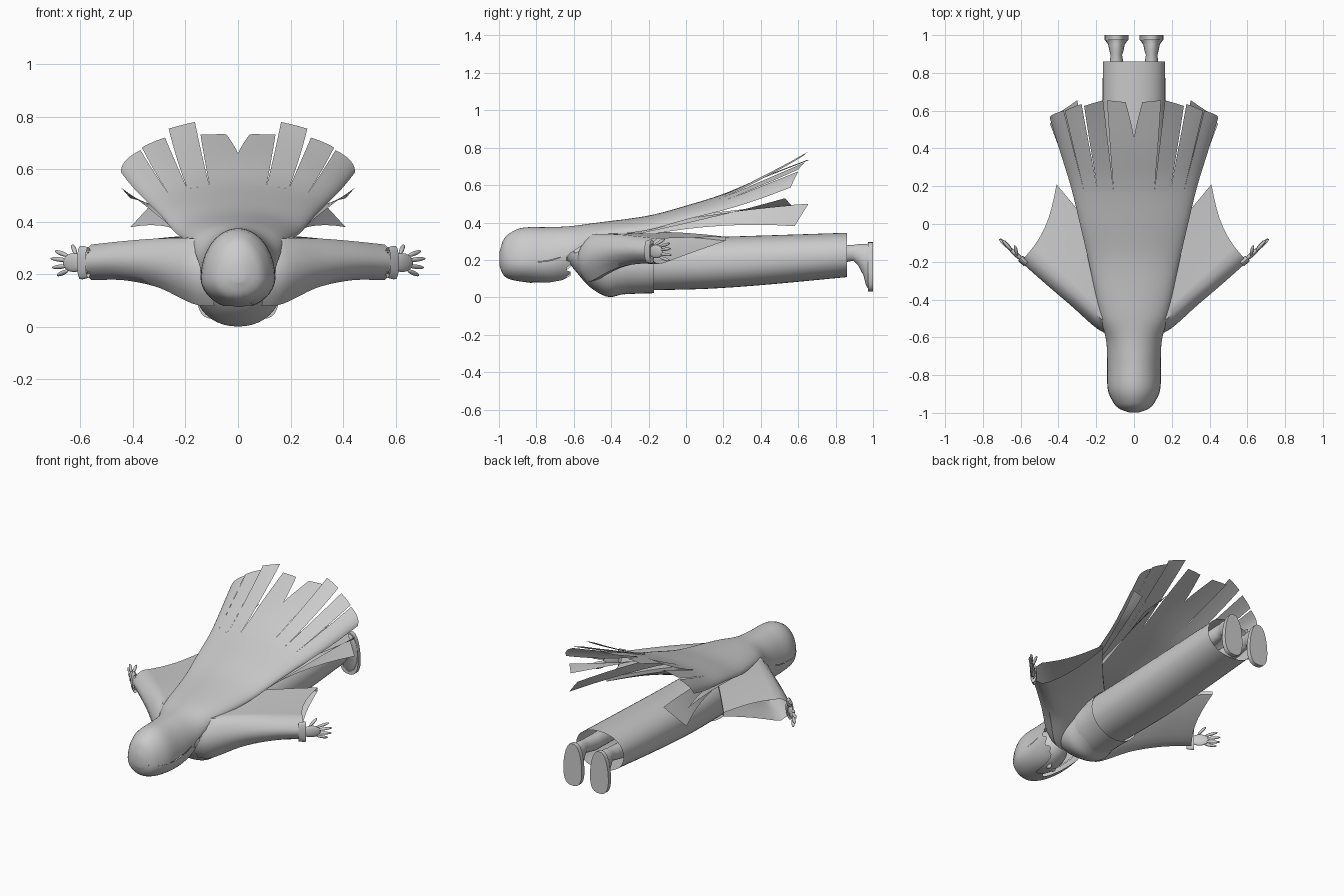
import bpy, bmesh, math
from mathutils import Vector, Matrix

if "Cube" in bpy.data.objects:
    bpy.data.objects.remove(bpy.data.objects["Cube"])


def finish(name, bm, angle=40, mirror=False):
    bmesh.ops.remove_doubles(bm, verts=bm.verts, dist=0.0004)
    bmesh.ops.recalc_face_normals(bm, faces=bm.faces)
    me = bpy.data.meshes.new(name)
    bm.to_mesh(me)
    bm.free()
    ob = bpy.data.objects.new(name, me)
    bpy.context.collection.objects.link(ob)
    if mirror:
        ob.modifiers.new("mirror", 'MIRROR')
    bpy.ops.object.select_all(action='DESELECT')
    ob.select_set(True)
    bpy.context.view_layer.objects.active = ob
    bpy.ops.object.shade_smooth_by_angle(angle=math.radians(angle))
    return ob


def sheet(bm, rows, closed=False, caps=(False, False)):
    vs = [[bm.verts.new(p) for p in r] for r in rows]
    n = len(rows[0])
    for a, b in zip(vs, vs[1:]):
        for j in range(n if closed else n - 1):
            k = (j + 1) % n
            bm.faces.new((a[j], a[k], b[k], b[j]))
    for on, r in zip(caps, (vs[0], vs[-1])):
        if on:
            bm.faces.new(r)


def spline(table, y):
    # smooth interpolation of table rows keyed by their first value
    i = 0
    while i < len(table) - 2 and y > table[i + 1][0]:
        i += 1
    a, b = table[i], table[i + 1]
    p, q = table[max(i - 1, 0)], table[min(i + 2, len(table) - 1)]
    h = b[0] - a[0]
    t = (y - a[0]) / h
    out = []
    for k in range(1, len(a)):
        m0 = (b[k] - p[k]) / (b[0] - p[0]) * h
        m1 = (q[k] - a[k]) / (q[0] - a[0]) * h
        out.append((2*t**3 - 3*t*t + 1)*a[k] + (t**3 - 2*t*t + t)*m0
                   + (3*t*t - 2*t**3)*b[k] + (t**3 - t*t)*m1)
    return out


def lerp(a, b, n):
    return [a + (b - a) * i / n for i in range(n + 1)]


def tube(name, table, steps=24, sides=40, power=1.0, caps=(False, False)):
    # table rows: y, half width, bottom z, top z
    bm = bmesh.new()
    rows = []
    for y in lerp(table[0][0], table[-1][0], steps):
        w, lo, hi = spline(table, y)
        ring = []
        for j in range(sides):
            a = 2 * math.pi * j / sides
            c, s = math.cos(a), math.sin(a)
            ring.append((w * math.copysign(abs(c)**power, c), y,
                         (lo + hi)/2 + (hi - lo)/2 * math.copysign(abs(s)**power, s)))
        rows.append(ring)
    sheet(bm, rows, True, caps)
    return finish(name, bm)


def ellipsoid(bm, center, radii, rot=Matrix()):
    m = Matrix.Translation(center) @ rot @ Matrix.Diagonal((*radii, 1))
    bmesh.ops.create_uvsphere(bm, u_segments=20, v_segments=12, radius=1, matrix=m)


# body: torso, belt, long skirt
tube("torso", [(-.64, .055, .2, .3), (-.59, .125, .14, .32), (-.52, .168, .06, .332),
               (-.42, .17, .003, .335), (-.34, .158, .016, .325), (-.18, .15, .04, .32)],
     power=.93, caps=(True, True))
tube("belt", [(-.335, .162, .016, .326), (-.25, .163, .02, .326), (-.17, .17, .022, .328)], 6)
tube("skirt", [(-.19, .155, .038, .322), (.1, .165, .045, .322), (.4, .167, .065, .33),
               (.86, .165, .108, .345)], 20, power=.92)
tube("neck", [(-.74, .05, .16, .27), (-.58, .055, .19, .29)], 4, 20)

# head and facial features
bm = bmesh.new()
ellipsoid(bm, (0, -.805, .215), (.118, .165, .116))
ellipsoid(bm, (0, -.755, .102), (.01, .02, .013))
finish("head", bm)
bm = bmesh.new()
ellipsoid(bm, (.048, -.79, .115), (.024, .018, .01))
finish("eye", bm, mirror=True)

# hair: y, half width, top z, edge z
HAIR = [(-.998, .025, .24, .2), (-.98, .075, .3, .195), (-.95, .105, .338, .19),
        (-.88, .137, .371, .188), (-.75, .141, .375, .195), (-.62, .147, .38, .235),
        (-.5, .176, .396, .31), (-.2, .24, .437, .36), (0, .286, .49, .415),
        (.2, .335, .553, .465), (.42, .403, .645, .53), (.66, .475, .735, .61)]


def hair_point(t, y, lift=0.0):
    w, top, edge = spline(HAIR, y)
    a = t * math.pi / 2
    return (w * math.sin(a), y, edge + (top - edge) * math.cos(a) + lift)


SPLIT = .17
bm = bmesh.new()
ys = [-.998, -.992, -.98, -.965] + lerp(-.95, SPLIT, 36)
sheet(bm, [[hair_point(t, y) for t in lerp(-1, 1, 40)] for y in ys])
bm.faces.new([bm.verts.new(hair_point(t, -.998)) for t in lerp(-1, 1, 40)])
# loose ends of the fan: inner t, outer t, gaps, end y inner/outer, lift
LOCKS = [(0, .215, .06, .02, .645, .655, .005), (.215, .4, .01, .015, .655, .625, .055),
         (.4, .6, .005, .008, .635, .6, .02), (.6, 1, .004, 0, .6, .56, .012)]
for side in (1, -1):
    for t0, t1, g0, g1, e0, e1, lift in LOCKS:
        rows = []
        for s in lerp(0, 1, 10):
            row = []
            for f in lerp(0, 1, 6):
                y = SPLIT + (e0 + (e1 - e0) * f - SPLIT) * s
                inner = g0 * (max(0, s - .62) / .38 if t0 == 0 else s)
                a, b = t0 + inner, t1 - g1 * s
                row.append(hair_point(side * (a + (b - a) * f), y, lift * s * s))
            rows.append(row)
        sheet(bm, rows)
finish("long_hair", bm)

# under locks: flat strips below the fan
bm = bmesh.new()
UNDER = [((.145, -.6, .235), (.12, -.6, .3), (.225, .0, .365), (.2, .0, .43),
          (.41, .58, .38), (.3, .655, .5)),
         ((.15, -.56, .28), (.13, -.56, .31), (.27, .0, .395), (.23, .0, .42),
          (.445, .53, .53), (.41, .565, .49))]
for pts in UNDER:
    a0, b0, a1, b1, a2, b2 = map(Vector, pts)
    rows = []
    for s in lerp(0, 1, 12):
        k0, k1, k2 = 2*(s - .5)*(s - 1), 4*s*(1 - s), 2*s*(s - .5)
        a, b = (k0*p + k1*q + k2*r for p, q, r in ((a0, a1, a2), (b0, b1, b2)))
        rows.append([a.lerp(b, f) for f in lerp(0, 1, 3)])
    sheet(bm, rows)
finish("under_lock", bm, mirror=True)

# fringe and side locks: y, half width, edge z, bottom z
FRINGE = [(-.998, .025, .2, .17), (-.98, .075, .195, .125), (-.95, .106, .19, .1),
          (-.88, .138, .188, .084), (-.73, .142, .195, .07), (-.62, .145, .235, .08)]
bm = bmesh.new()
rows = []
for s in lerp(0, 1, 18):
    row = []
    for j, f in enumerate(lerp(-1, 1, 32)):
        end = -.82 + .19 * min(1, max(0, (abs(f) - .18) / .17)) + (.012 if j % 4 < 2 else -.01)
        y = -.998 + (end + .998) * s ** 1.6
        w, edge, low = spline(FRINGE, y)
        a = f * math.pi / 2
        row.append((w * math.sin(a), y, edge + (low - edge) * math.cos(a)))
    rows.append(row)
sheet(bm, rows)
bm.faces.new([bm.verts.new(p) for p in rows[0]])
finish("fringe", bm)

# wide sleeves: x key, lead y, trail x, trail y, top z, bottom z
SLEEVE = [(.1, -.585, .03, -.22, .325, .08), (.18, -.565, .08, -.17, .335, .085),
          (.33, -.435, .19, -.05, .335, .15), (.47, -.315, .31, .09, .325, .178),
          (.6, -.2, .41, .21, .312, .178)]
bm = bmesh.new()
rows = []
for x in lerp(.1, .6, 16):
    ly, tx, ty, top, low = spline(SLEEVE, x)
    mid = (top + low) / 2
    upper, under = [], []
    for i in range(13):
        u = (1 - math.cos(math.pi * i / 12)) / 2
        r = min(1, math.sqrt(u * 7))
        bow = -.03 * math.sin(math.pi * u) * (x - .1) / .5
        px, py = x + (tx - x) * u + bow, ly + (ty - ly) * u + bow
        zt = mid + (top - mid) * r + .012 * u
        zl = mid + (low - mid) * r
        if u > .2:
            zl += (zt - .022 - zl) * ((u - .2) / .8) ** 1.1
        upper.append((px, py, zt))
        under.append((px, py, zl))
    rows.append(upper + under[:0:-1])
sheet(bm, rows, True)
finish("sleeve", bm, 50, True)

# cuffs and hands, built along local x then turned outward
turn = Matrix.Translation((.592, -.19, .245)) @ Matrix.Rotation(math.radians(42), 4, 'Z')
bm = bmesh.new()
rows = [[turn @ Vector((x, r*.3*math.cos(a), r*math.sin(a)))
         for a in lerp(0, 2*math.pi, 24)[:-1]]
        for x, r in ((-.03, .058), (.0, .064), (.012, .063), (.013, .042), (-.03, .04))]
sheet(bm, rows, True)
finish("cuff", bm, 40, True)
bm = bmesh.new()
ellipsoid(bm, turn @ Vector((.045, 0, 0)), (.055, .013, .036), turn.to_3x3().to_4x4())
for z, tilt, ln, bend in ((-.03, -16, .037, 10), (-.012, -5, .046, 4), (.008, 5, .047, 0),
                          (.026, 14, .04, 6), (.035, 30, .034, 34)):
    rot = Matrix.Rotation(math.radians(42 + bend), 4, 'Z') @ Matrix.Rotation(math.radians(-tilt), 4, 'Y')
    base = turn @ Vector((.075 if tilt < 30 else .035, 0, z))
    ellipsoid(bm, base + rot @ Vector((ln * .9, 0, 0)), (ln, .009, .0085), rot)
finish("hand", bm, 60, True)

# legs, shoes and soles
bm = bmesh.new()
rows = [[(.093 + r*math.cos(a), y, zc + rz*math.sin(a)) for a in lerp(0, 2*math.pi, 20)[:-1]]
        for y, r, zc, rz in ((.45, .05, .225, .052), (.8, .042, .225, .048), (.87, .034, .235, .044),
                             (.895, .03, .238, .042), (.92, .038, .228, .056),
                             (.95, .044, .2, .086), (.962, .052, .175, .11), (.975, .062, .165, .122))]
sheet(bm, rows, True, (True, True))
finish("leg", bm, 50, True)
bm = bmesh.new()
outline = []
for a in lerp(0, 2*math.pi, 32)[:-1]:
    c, s = math.cos(a), math.sin(a)
    outline.append((.093 + (.063 - .012*s) * math.copysign(abs(c)**.75, c),
                    .163 + .132 * math.copysign(abs(s)**.9, s)))
sheet(bm, [[(x, y, z) for x, z in outline] for y in (.973, 1.0)], True, (True, True))
finish("sole", bm, 40, True)
